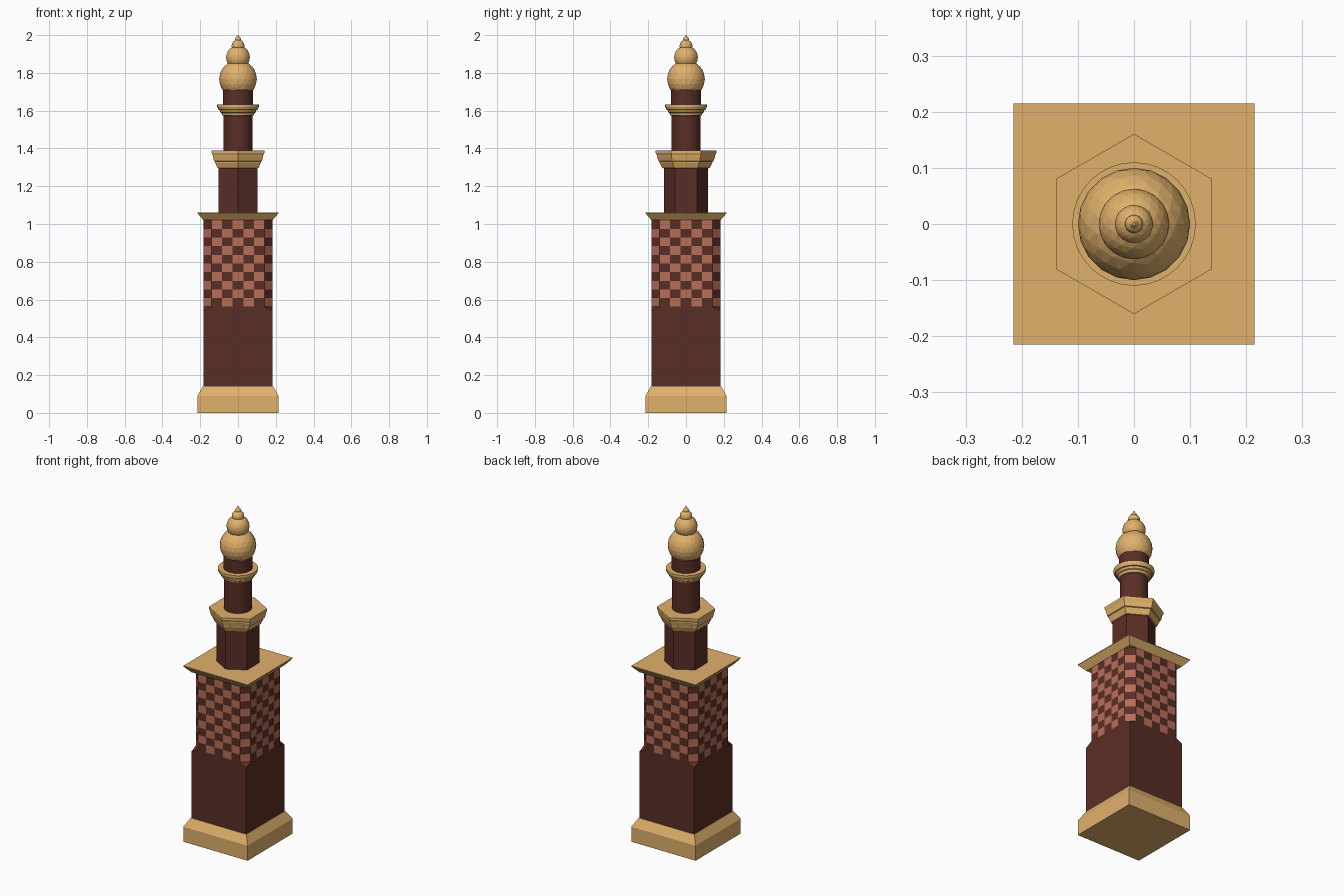
import bpy, bmesh, math

if "Cube" in bpy.data.objects:
    bpy.data.objects.remove(bpy.data.objects["Cube"])


def material(name, rgb):
    m = bpy.data.materials.new(name)
    m.diffuse_color = (*rgb, 1)
    m.use_nodes = True
    m.node_tree.nodes["Principled BSDF"].inputs["Base Color"].default_value = m.diffuse_color
    return m


GOLD = material("gold_stone", (0.75, 0.44, 0.15))
DARK = material("dark_brick", (0.102, 0.027, 0.019))
LIGHT = material("light_brick", (0.47, 0.155, 0.097))


def finish(bm, name, *mats):
    bmesh.ops.recalc_face_normals(bm, faces=bm.faces[:])
    me = bpy.data.meshes.new(name)
    bm.to_mesh(me)
    bm.free()
    for m in mats:
        me.materials.append(m)
    ob = bpy.data.objects.new(name, me)
    bpy.context.collection.objects.link(ob)
    return ob


def loft(name, sides, turn, profile, mat, scale=1.0):
    """Stack regular polygon rings of (radius, z) and cap both ends."""
    bm = bmesh.new()
    rings = []
    for r, z in profile:
        angles = [turn + 2 * math.pi * i / sides for i in range(sides)]
        rings.append([bm.verts.new((r * scale * math.cos(a), r * scale * math.sin(a), z)) for a in angles])
    for lo, hi in zip(rings, rings[1:]):
        for i in range(sides):
            j = (i + 1) % sides
            bm.faces.new((lo[i], lo[j], hi[j], hi[i]))
    bm.faces.new(rings[0][::-1])
    bm.faces.new(rings[-1])
    return finish(bm, name, mat)


def square(name, profile, mat):   # profile radius = half width
    return loft(name, 4, math.pi / 4, profile, mat, math.sqrt(2))


def hexagon(name, profile, mat):  # profile radius = half width across flats
    return loft(name, 6, math.pi / 2, profile, mat, 2 / math.sqrt(3))


def ball(name, r, z):
    bm = bmesh.new()
    bmesh.ops.create_icosphere(bm, subdivisions=3, radius=r)
    bmesh.ops.translate(bm, verts=bm.verts[:], vec=(0, 0, z))
    return finish(bm, name, GOLD)


W, C = 0.183, 0.14   # tower half width, half width of the flat between cut corners

# Square foot
square("foot", [(0.215, 0), (0.215, 0.09), (0.186, 0.14)], GOLD)

# Plain lower shaft, its corners ramping in to an octagon
bm = bmesh.new()
for x in (-1, 1):
    for y in (-1, 1):
        for p in ((W, W, 0.13), (W, W, 0.54), (C, W, 0.562), (W, C, 0.562)):
            bm.verts.new((x * p[0], y * p[1], p[2]))
bmesh.ops.convex_hull(bm, input=bm.verts[:])
bmesh.ops.dissolve_limit(bm, angle_limit=0.01, verts=bm.verts[:], edges=bm.edges[:])
finish(bm, "lower_shaft", DARK)

# Chequered octagonal shaft: per side one cut corner column and five face columns
outline = []
for k in range(4):
    c, s = math.cos(k * math.pi / 2), math.sin(k * math.pi / 2)
    side = [(-W, -C)] + [(-C + 2 * C * i / 5, -W) for i in range(5)]
    outline += [(x * c - y * s, x * s + y * c) for x, y in side]
bm = bmesh.new()
ROWS, Z0, Z1 = 10, 0.562, 1.02
rings = [[bm.verts.new((x, y, Z0 + (Z1 - Z0) * r / ROWS)) for x, y in outline] for r in range(ROWS + 1)]
n = len(outline)
for r in range(ROWS):
    for i in range(n):
        j = (i + 1) % n
        f = bm.faces.new((rings[r][i], rings[r][j], rings[r + 1][j], rings[r + 1][i]))
        f.material_index = (i + r) % 2
finish(bm, "chequered_shaft", LIGHT, DARK)

# Square cornice
square("square_cornice", [(W, 1.02), (0.215, 1.058), (0.215, 1.062)], GOLD)

# Hexagonal stage with stepped cornice
hexagon("hexagonal_shaft", [(0.102, 1.06), (0.102, 1.31)], DARK)
hexagon("hexagonal_cornice", [(0.102, 1.295), (0.109, 1.297), (0.121, 1.325), (0.121, 1.331),
                              (0.127, 1.334), (0.133, 1.358), (0.133, 1.362),
                              (0.139, 1.376), (0.139, 1.388)], GOLD)

# Round stage with ring moulding
loft("round_shaft", 32, 0, [(0.076, 1.38), (0.076, 1.60)], DARK)
loft("ring_moulding", 32, 0, [(0.076, 1.573), (0.084, 1.575), (0.088, 1.588), (0.095, 1.592),
                              (0.097, 1.604), (0.104, 1.606), (0.11, 1.62), (0.11, 1.632)], GOLD)
loft("neck", 32, 0, [(0.08, 1.62), (0.08, 1.72)], DARK)

# Finial of shrinking balls and a pointed tip
for name, r, z in (("large_ball", 0.1, 1.767), ("middle_ball", 0.063, 1.882),
                   ("small_ball", 0.034, 1.943), ("tip_ball", 0.016, 1.976)):
    ball(name, r, z)
loft("tip_spike", 12, 0, [(0.013, 1.982), (0.003, 2.0)], GOLD)
